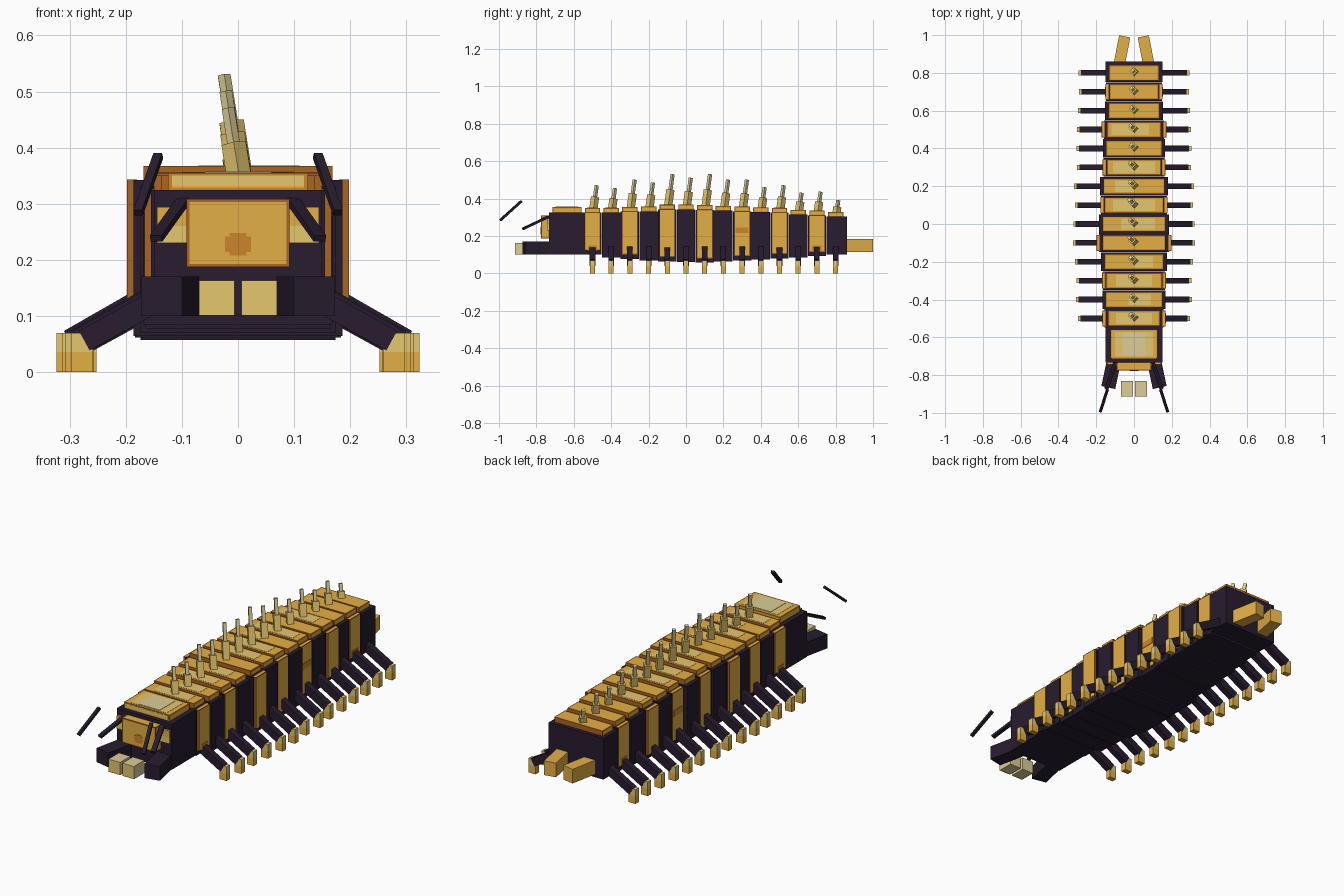
import bpy, bmesh, math
from mathutils import Vector, Matrix

if "Cube" in bpy.data.objects:
    bpy.data.objects.remove(bpy.data.objects["Cube"])


def material(name, rgb):
    m = bpy.data.materials.new(name)
    m.diffuse_color = (*rgb, 1)
    m.use_nodes = True
    m.node_tree.nodes["Principled BSDF"].inputs["Base Color"].default_value = m.diffuse_color
    return m


DARK = material("dark_purple", (0.021, 0.012, 0.028))
GOLD = material("gold", (0.77, 0.43, 0.06))
CREAM = material("cream", (0.78, 0.57, 0.16))
RUST = material("rust", (0.40, 0.13, 0.016))
ORANGE = material("orange", (0.60, 0.24, 0.025))
PALE = material("pale_sand", (0.72, 0.61, 0.31))


def box(name, center, size, mat, rot=None, rim=None, inset=0.004, ends=None):
    """Box at center; rim borders every face, ends colours the y faces whole."""
    bm = bmesh.new()
    bmesh.ops.create_cube(bm, size=1, matrix=Matrix.Diagonal((*size, 1)))
    mesh = bpy.data.meshes.new(name)
    for m in (mat, rim, ends):
        if m:
            mesh.materials.append(m)
    if rim:
        bm.normal_update()
        ring = bmesh.ops.inset_individual(bm, faces=bm.faces[:], thickness=inset,
                                          use_even_offset=True)["faces"]
        for f in ring:
            f.material_index = 1
    if ends:
        bm.normal_update()
        for f in bm.faces:
            if abs(f.normal.y) > 0.9:
                f.material_index = 2
    m = Matrix.Translation(center)
    if rot is not None:
        m = m @ rot.to_4x4()
    bm.transform(m)
    bm.to_mesh(mesh)
    bm.free()
    ob = bpy.data.objects.new(name, mesh)
    bpy.context.collection.objects.link(ob)
    return ob


def bar(name, a, b, width, depth, mat):
    """Square-ended bar from a to b; width lies level, depth across it."""
    a, b = Vector(a), Vector(b)
    d = (b - a).normalized()
    side = d.cross(Vector((0, 0, 1))).normalized()
    rot = Matrix((side, side.cross(d), d)).transposed()
    return box(name, (a + b) / 2, (width, depth, (b - a).length), mat, rot)


# Body segments: half width, bottom, top, spike top
SEGMENTS = [
    (0.155, 0.100, 0.325, 0.47), (0.168, 0.085, 0.325, 0.455),
    (0.165, 0.078, 0.330, 0.50), (0.174, 0.070, 0.332, 0.485),
    (0.186, 0.064, 0.342, 0.53), (0.184, 0.062, 0.342, 0.51),
    (0.174, 0.057, 0.340, 0.53), (0.180, 0.064, 0.335, 0.50),
    (0.162, 0.070, 0.332, 0.50), (0.165, 0.074, 0.328, 0.46),
    (0.160, 0.080, 0.325, 0.47), (0.153, 0.086, 0.315, 0.43),
    (0.147, 0.092, 0.310, 0.435), (0.150, 0.100, 0.303, 0.39),
]
LEAN = Matrix.Rotation(math.radians(-8), 3, 'X') @ Matrix.Rotation(math.radians(-9), 3, 'Y')
DIAMOND = LEAN @ Matrix.Rotation(math.radians(45), 3, 'Z')
# Cream patch on a back plate: segment -> (centre x, width)
PATCHES = {0: (0, 0.19), 1: (0.03, 0.12), 2: (0, 0.19), 3: (0.05, 0.10), 5: (0.02, 0.18),
           6: (0, 0.22), 7: (-0.05, 0.10), 8: (0, 0.22), 10: (-0.02, 0.20)}
PROUD = (0, 4, 10)
# Orange spot on a side plate: segment -> (height, length)
SPOTS = {0: (0.135, 0.05), 8: (0.23, 0.07), 12: (0.135, 0.05)}

for i, (w, lo, hi, tip) in enumerate(SEGMENTS):
    y = -0.5 + 0.1 * i
    y0, y1 = y - 0.049, y + (0.06 if i == 13 else 0.049)
    box("segment", (0, (y0 + y1) / 2, (lo + hi) / 2), (2 * w, y1 - y0, hi - lo), DARK)
    # Back plate with its pale patch
    box("back_plate", (0, y, hi + 0.011), (2 * w - 0.036, 0.082, 0.028),
        GOLD, rim=RUST if i == 4 else ORANGE, inset=0.007, ends=RUST)
    if i in PATCHES:
        px, pw = PATCHES[i]
        box("back_patch", (px, y, hi + 0.025), (pw, 0.06, 0.002), CREAM)
    # Leaning two-part spike
    foot, up = Vector((0.003, y + 0.004, hi + 0.015)), LEAN @ Vector((0, 0, 1))
    length = (tip - foot.z) / up.z
    box("spike_base", foot + up * length * 0.26, (0.031, 0.031, length * 0.52), CREAM, DIAMOND)
    box("spike_tip", foot + up * length * 0.75, (0.016, 0.016, length * 0.5), PALE, DIAMOND)

    reach = 0.29 + (w - 0.148) * 0.85
    for s in (-1, 1):
        # Side plate on every other segment
        if i % 2 == 0:
            out = 0.012 if i in PROUD else 0.004
            box("side_plate", (s * (w + out - 0.009), y, (lo + hi) / 2 + 0.012),
                (0.018, 0.084, hi - lo - 0.022), GOLD, rim=RUST, ends=RUST)
            if i in SPOTS:
                sz, sl = SPOTS[i]
                box("side_spot", (s * (w + out), y, sz), (0.004, sl, 0.03), ORANGE)
        # Leg and foot
        bar("leg", (s * (w - 0.02), y, 0.133), (s * (reach - 0.022), y, 0.056),
            0.03, 0.04, DARK)
        for name, z, h, mat in (("foot_lower", 0.018, 0.036, GOLD), ("foot_upper", 0.053, 0.034, CREAM)):
            box(name, (s * (reach - 0.018), y, z), (0.038, 0.027, h), mat)

# Head
box("head", (0, -0.64, 0.2125), (0.30, 0.186, 0.225), DARK)
box("head_plate", (0, -0.635, 0.338), (0.25, 0.155, 0.034), GOLD, rim=ORANGE, inset=0.007)
box("head_plate_patch", (0, -0.637, 0.355), (0.20, 0.13, 0.002), CREAM)
box("head_plate_stripe", (0, -0.637, 0.3565), (0.12, 0.12, 0.002), PALE)
box("head_plate_front", (0, -0.7125, 0.341), (0.235, 0.002, 0.018), CREAM)
box("face_plate", (0, -0.752, 0.248), (0.184, 0.046, 0.122), GOLD, rim=RUST, inset=0.006)
for size in ((0.046, 0.028), (0.03, 0.04)):
    box("face_spot", (0, -0.775, 0.228), (size[0], 0.004, size[1]), ORANGE)

for s in (-1, 1):
    # Eyes, jaws and teeth
    box("eye_upper", (s * 0.118, -0.736, 0.277), (0.052, 0.014, 0.034), GOLD)
    box("eye_lower", (s * 0.118, -0.736, 0.245), (0.052, 0.014, 0.030), CREAM)
    box("jaw", (s * 0.119, -0.785, 0.135), (0.075, 0.165, 0.07), DARK,
        Matrix.Rotation(math.radians(s * 12), 3, 'Z'))
    box("tooth", (s * 0.038, -0.872, 0.132), (0.063, 0.08, 0.063), PALE)
    box("tooth_front", (s * 0.038, -0.912, 0.132), (0.062, 0.002, 0.062), CREAM)
    # Two-part feeler
    bar("feeler_base", (s * 0.098, -0.73, 0.305), (s * 0.146, -0.872, 0.238), 0.022, 0.012, DARK)
    bar("feeler_tip", (s * 0.142, -0.88, 0.386), (s * 0.178, -0.993, 0.284), 0.016, 0.012, DARK)
    # Tail prong
    box("tail_prong", (s * 0.063, 0.922, 0.15), (0.06, 0.145, 0.07), GOLD,
        Matrix.Rotation(math.radians(s * 11), 3, 'Z'))
